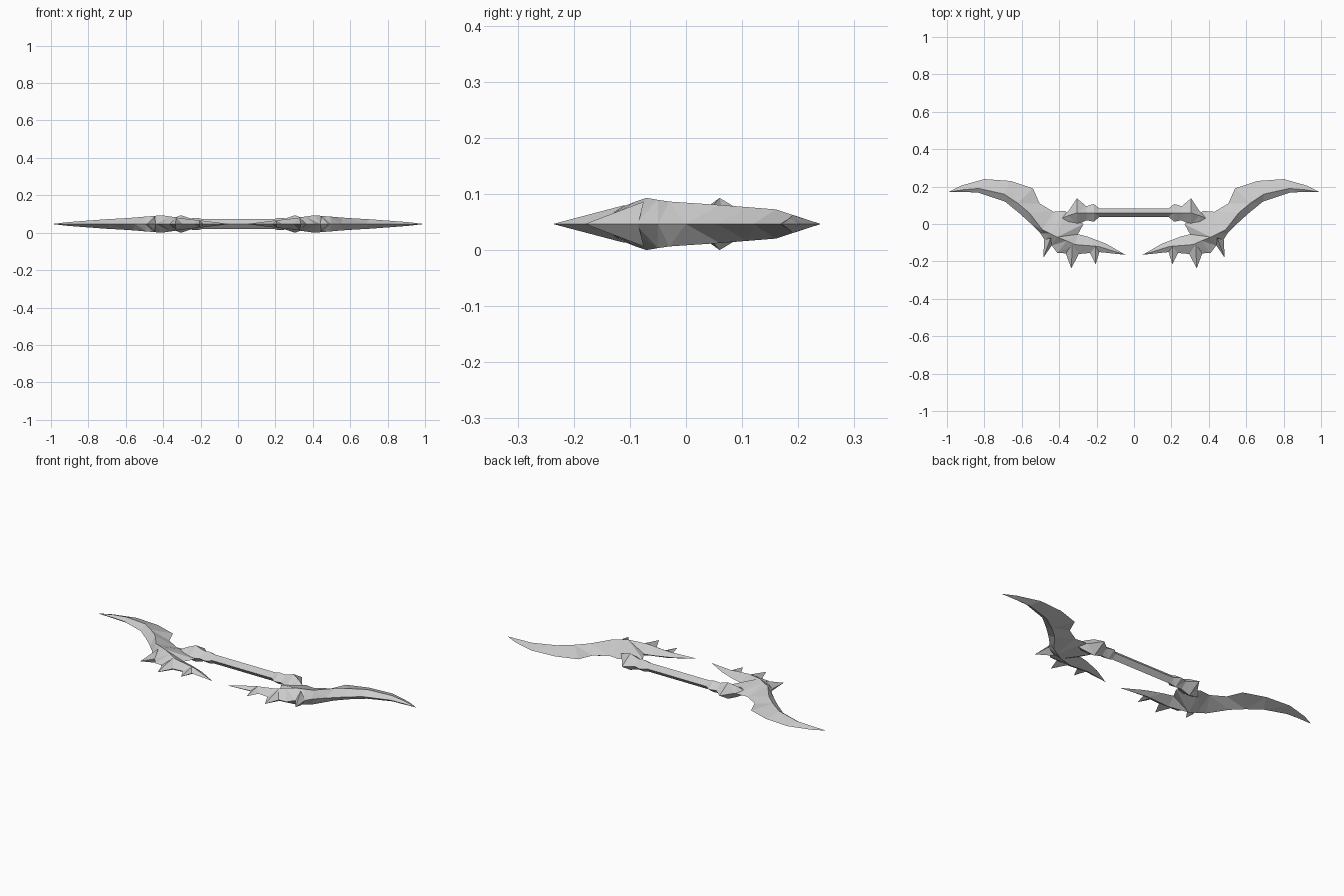
import bpy, bmesh

cube = bpy.data.objects.get("Cube")
if cube:
    bpy.data.objects.remove(cube)

MID = 0.0465  # height of the flat cutting plane

steel = bpy.data.materials.new("pale_grey_steel")
steel.use_nodes = True
colour = (0.6, 0.6, 0.6, 1)
steel.diffuse_color = colour
steel.node_tree.nodes["Principled BSDF"].inputs["Base Color"].default_value = colour


def finish(name, bm):
    """Face the upper shell upwards, then mirror it sideways and downwards."""
    bmesh.ops.triangulate(bm, faces=bm.faces[:])
    bm.normal_update()
    for f in bm.faces:
        if f.normal.z < 0:
            f.normal_flip()
    mesh = bpy.data.meshes.new(name)
    bm.to_mesh(mesh)
    bm.free()
    mesh.materials.append(steel)
    ob = bpy.data.objects.new(name, mesh)
    bpy.context.collection.objects.link(ob)
    ob.location.z = MID
    mod = ob.modifiers.new("mirror", 'MIRROR')
    mod.use_axis = (True, False, True)
    mod.merge_threshold = 0.0005
    return ob


def ridged_strip(name, stations, start=None, end=None):
    """Loft inner edge, raised ridge and outer edge; optional pointed ends."""
    bm = bmesh.new()
    rows = [[bm.verts.new((*inner, 0)), bm.verts.new(ridge), bm.verts.new((*outer, 0))]
            for inner, ridge, outer in stations]
    for a, b in zip(rows, rows[1:]):
        for i in range(2):
            bm.faces.new((a[i], a[i + 1], b[i + 1], b[i]))
    for tip, row in ((start, rows[0]), (end, rows[-1])):
        if tip:
            point = bm.verts.new((*tip, 0))
            for i in range(2):
                bm.faces.new((row[i], row[i + 1], point))
    return finish(name, bm)


def rod(name, sections, end=None):
    """Diamond section bar along x: (x, back, ridge, height, front)."""
    return ridged_strip(name, [((x, b), (x, r, h), (x, f)) for x, b, r, h, f in sections], end=end)


# Curved blades: long horn, wide body, short hooked prong
ridged_strip("blades", [
    ((.925, .205), (.91, .184, .01), (.91, .172)),
    ((.80, .24), (.83, .19, .016), (.83, .167)),
    ((.66, .23), (.695, .16, .026), (.69, .12)),
    ((.54, .19), (.62, .11, .03), (.61, .055)),
    ((.505, .11), (.56, .06, .034), (.55, 0)),
    ((.43, .065), (.49, -.03, .04), (.50, -.05)),
    ((.37, .07), (.45, -.05, .043), (.475, -.09)),
    ((.27, .0), (.41, -.07, .0465), (.44, -.115)),
    ((.30, -.055), (.36, -.09, .04), (.41, -.155)),
    ((.25, -.067), (.315, -.11, .032), (.29, -.16)),
    ((.15, -.105), (.19, -.12, .018), (.185, -.15)),
], start=(.995, .17), end=(.045, -.165))

# Spikes along the outer edge: base corner, raised root, base corner, tip
for name, a, root, b, tip in (
        ("upper_spikes", (.48, -.085), (.445, -.075, .04), (.44, -.115), (.485, -.18)),
        ("middle_spikes", (.365, -.158), (.33, -.108, .034), (.295, -.16), (.335, -.237)),
        ("lower_spikes", (.235, -.157), (.205, -.12, .02), (.185, -.15), (.205, -.215))):
    ridged_strip(name, [(a, root, b)], end=tip)

# Grip and the faceted collars that hold the blades
rod("grip", [(0, .083, .06, .026, .038), (.2, .083, .06, .026, .038)])
rod("collars", [
    (.185, .083, .06, .025, .038),
    (.215, .107, .06, .033, .012),
    (.255, .095, .06, .03, .02),
    (.305, .137, .06, .0465, -.005),
    (.35, .07, .045, .03, -.01),
], end=(.41, .02))
